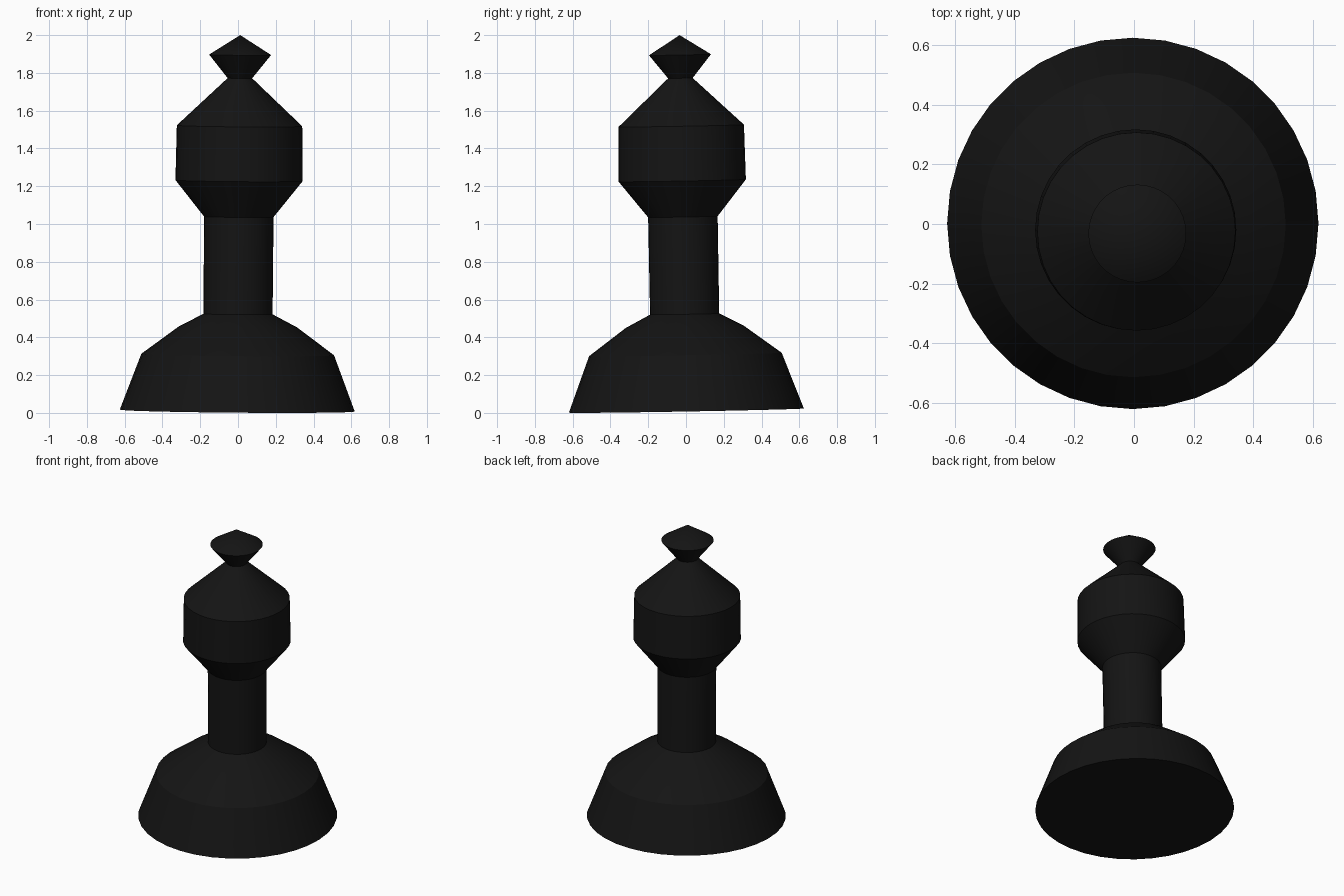
import bpy, bmesh, math
from mathutils import Vector, Matrix

if "Cube" in bpy.data.objects:
    bpy.data.objects.remove(bpy.data.objects["Cube"])

SIDES = 36

# radius, height along the axis: flared foot, stem, head, finial
PROFILE = [(0, 0), (0.622, 0), (0.51, 0.297), (0.313, 0.443), (0.183, 0.511),
           (0.184, 1.026), (0.337, 1.218), (0.332, 1.508), (0.065, 1.76),
           (0.164, 1.884), (0, 1.988)]


def lathe(name, profile, sides):
    bm = bmesh.new()
    verts = [bm.verts.new((r, 0, z)) for r, z in profile]
    edges = [bm.edges.new(p) for p in zip(verts, verts[1:])]
    bmesh.ops.spin(bm, geom=verts + edges, cent=(0, 0, 0), axis=(0, 0, 1),
                   angle=math.tau, steps=sides, use_duplicate=False)
    bmesh.ops.remove_doubles(bm, verts=bm.verts, dist=1e-4)
    bmesh.ops.recalc_face_normals(bm, faces=bm.faces)
    mesh = bpy.data.meshes.new(name)
    bm.to_mesh(mesh)
    bm.free()
    ob = bpy.data.objects.new(name, mesh)
    bpy.context.collection.objects.link(ob)
    return ob


piece = lathe("chess_piece", PROFILE, SIDES)

# The whole piece leans slightly, resting on the edge of its foot
lean = Vector((0, 0, 1)).rotation_difference(Vector((0.008, -0.018, 1)))
piece.data.transform(Matrix.Translation((-0.004, 0.002, 0.0123)) @ lean.to_matrix().to_4x4())

# Black finish
black = bpy.data.materials.new("black")
black.diffuse_color = (0.007, 0.007, 0.007, 1)
black.use_nodes = True
black.node_tree.nodes["Principled BSDF"].inputs["Base Color"].default_value = black.diffuse_color
piece.data.materials.append(black)

bpy.context.view_layer.objects.active = piece
piece.select_set(True)
bpy.ops.object.shade_smooth_by_angle(angle=math.radians(30))
